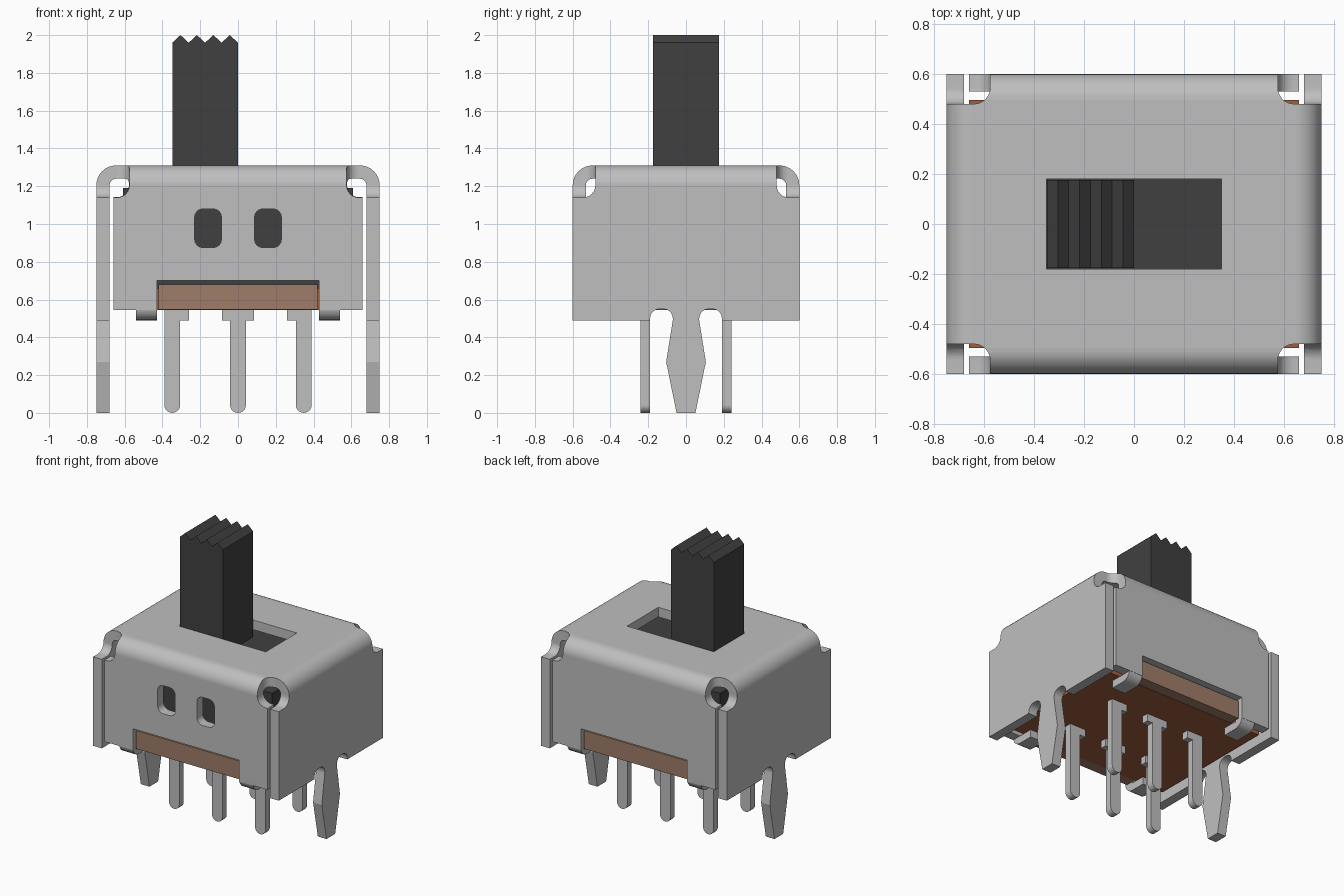
import bpy, bmesh, math
from mathutils import Vector

cube = bpy.data.objects.get("Cube")
if cube:
    bpy.data.objects.remove(cube, do_unlink=True)


def material(name, rgb):
    m = bpy.data.materials.new(name)
    m.use_nodes = True
    m.diffuse_color = (*rgb, 1)
    bsdf = next(n for n in m.node_tree.nodes if n.type == 'BSDF_PRINCIPLED')
    bsdf.inputs["Base Color"].default_value = (*rgb, 1)
    return m


STEEL = material("light grey metal", (0.52, 0.52, 0.52))
BLACK = material("dark plastic", (0.051, 0.051, 0.051))
BROWN = material("brown board", (0.35, 0.11, 0.052))
TAN = material("tan board edge", (0.35, 0.205, 0.14))


def make(name, bm, mat=None):
    bmesh.ops.recalc_face_normals(bm, faces=bm.faces)
    me = bpy.data.meshes.new(name)
    bm.to_mesh(me)
    bm.free()
    ob = bpy.data.objects.new(name, me)
    bpy.context.collection.objects.link(ob)
    if mat:
        me.materials.append(mat)
    return ob


def box(name, lo, hi, mat=None, round_by=0, pick=None, segments=6):
    """Box between two corners; edges whose direction/midpoint pass pick are rounded."""
    bm = bmesh.new()
    bmesh.ops.create_cube(bm, size=1)
    lo, hi = Vector(lo), Vector(hi)
    for v in bm.verts:
        v.co = Vector([(a + b) / 2 + c * (b - a) for a, b, c in zip(lo, hi, v.co)])
    if round_by:
        edges = [e for e in bm.edges if pick is None or pick(*e.verts)]
        bmesh.ops.bevel(bm, geom=edges, offset=round_by, offset_type='OFFSET',
                        segments=segments, profile=0.5, affect='EDGES')
    return make(name, bm, mat)


def prism(name, points, axis, a, b, mat):
    """Extrude a 2D outline along x (points are y, z) or y (points are x, z)."""
    bm = bmesh.new()
    place = (lambda u, v, t: (t, u, v)) if axis == 'x' else (lambda u, v, t: (u, t, v))
    face = bm.faces.new([bm.verts.new(place(u, v, a)) for u, v in points])
    top = bmesh.ops.extrude_face_region(bm, geom=[face])
    shift = Vector(place(0, 0, b - a))
    bmesh.ops.translate(bm, vec=shift,
                        verts=[g for g in top["geom"] if isinstance(g, bmesh.types.BMVert)])
    return make(name, bm, mat)


def arc(cx, cz, r, start, end, n=6):
    angles = [math.radians(start + (end - start) * i / n) for i in range(n + 1)]
    return [(cx + r * math.cos(t), cz + r * math.sin(t)) for t in angles]


def cut(ob, cutter):
    mod = ob.modifiers.new("cut", 'BOOLEAN')
    mod.operation, mod.solver, mod.object = 'DIFFERENCE', 'EXACT', cutter
    bpy.context.view_layer.update()
    old = ob.data
    ob.data = bpy.data.meshes.new_from_object(
        ob.evaluated_get(bpy.context.evaluated_depsgraph_get()))
    ob.modifiers.clear()
    bpy.data.meshes.remove(old)
    bpy.data.objects.remove(cutter, do_unlink=True)


def smooth(ob):
    bpy.ops.object.select_all(action='DESELECT')
    ob.select_set(True)
    bpy.context.view_layer.objects.active = ob
    bpy.ops.object.shade_smooth_by_angle(angle=math.radians(30))
    mod = ob.modifiers.new("even shading", 'WEIGHTED_NORMAL')
    mod.keep_sharp = True


def span(s, a, b):
    return sorted((s * a, s * b))


def upper(limit):
    return lambda p, q: min(p.co.z, q.co.z) > limit


def along(axis):
    return lambda p, q: abs(p.co[axis] - q.co[axis]) > 0.01


SIGNS = (-1, 1)
CORNERS = [(sx, sy) for sx in SIGNS for sy in SIGNS]

# Folded sheet metal shell, hollow and open underneath
shell = box("metal_shell", (-.75, -.6, .49), (.75, .6, 1.31), STEEL, .105, upper(1.2), 8)
cut(shell, box("cavity", (-.68, -.53, .3), (.68, .53, 1.24), None, .035, upper(1.2)))
cut(shell, box("lower_trim", (-.67, -.7, .3), (.67, .7, .545)))
cut(shell, box("board_opening", (-.43, -.7, .3), (.43, .7, .7)))
cut(shell, box("lever_slot", (-.35, -.18, 1.1), (.35, .18, 1.4)))

# Corner reliefs and the slits between neighbouring walls
for sx, sy in CORNERS:
    x0, x1 = span(sx, .66, .68)
    y0, y1 = span(sy, .5, .7)
    cut(shell, box("slit", (x0, y0, .3), (x1, y1, 1.2)))
    x0, x1 = span(sx, .575, .95)
    y0, y1 = span(sy, .48, .85)
    cut(shell, box("relief", (x0, y0, 1.14), (x1, y1, 1.6), None, .065))
    # Rounded notch beside each mounting leg
    x0, x1 = span(sx, .6, .85)
    y0, y1 = span(sy, .07, .19)
    cut(shell, box("leg_notch", (x0, y0, .2), (x1, y1, .55), None, .05, along(0)))

# Two windows in the front wall
for s in SIGNS:
    x0, x1 = span(s, .087, .23)
    cut(shell, box("window", (x0, -.7, .875), (x1, -.5, 1.08), None, .045, along(1), 4))
smooth(shell)

# Mounting legs continuing the side walls
half = [(.065, .545), (.07, .49), (.105, .27), (.05, .0)]
outline = half + [(-y, z) for y, z in reversed(half)]
for s, side in ((1, "left"), (-1, "right")):
    prism(side + "_mounting_leg", outline, 'x', s * .68, s * .75, STEEL)

# Retaining tabs bent under the board
for sx, sy in CORNERS:
    hook = [(.6, .58)] + arc(.53, .56, .07, 0, -90) + [(.42, .49), (.42, .545), (.53, .545), (.53, .58)]
    tab = prism("retaining_tab", [(sy * y, z) for y, z in hook], 'x', sx * .43, sx * .54, STEEL)
    smooth(tab)

# Board with a tan edge block showing in each opening
box("base_board", (-.66, -.495, .545), (.66, .495, .66), BROWN)
for s, side in ((-1, "front"), (1, "back")):
    y0, y1 = span(s, .48, .575)
    box(side + "_board_edge", (-.42, y0, .547), (.42, y1, .68), TAN)

# Inner carrier
box("inner_carrier", (-.61, -.478, .65), (.61, .478, 1.19), BLACK)

# Lever with a ridged top
teeth = 4
pitch = .348 / teeth
ridge = [(-.348 + pitch * i / 2, 2 if i % 2 else 1.96) for i in range(2 * teeth + 1)]
prism("slide_lever", [(0, 1.15)] + ridge[::-1] + [(-.348, 1.15)], 'y', -.175, .175, BLACK)

# Terminal pins with round tips and feet against the board
feet = ((-.348, -.39, -.26), (0, -.085, .085), (.348, .26, .39))
for s in SIGNS:
    for x, left, right in feet:
        tip = arc(x, .042, .042, 180, 360, 10)
        shape = tip + [(x + .042, .49), (right, .49), (right, .546), (left, .546), (left, .49), (x - .042, .49)]
        shape = [p for i, p in enumerate(shape) if (Vector(p) - Vector(shape[i - 1])).length > .004]
        smooth(prism("terminal_pin", shape, 'y', s * .19, s * .24, STEEL))
